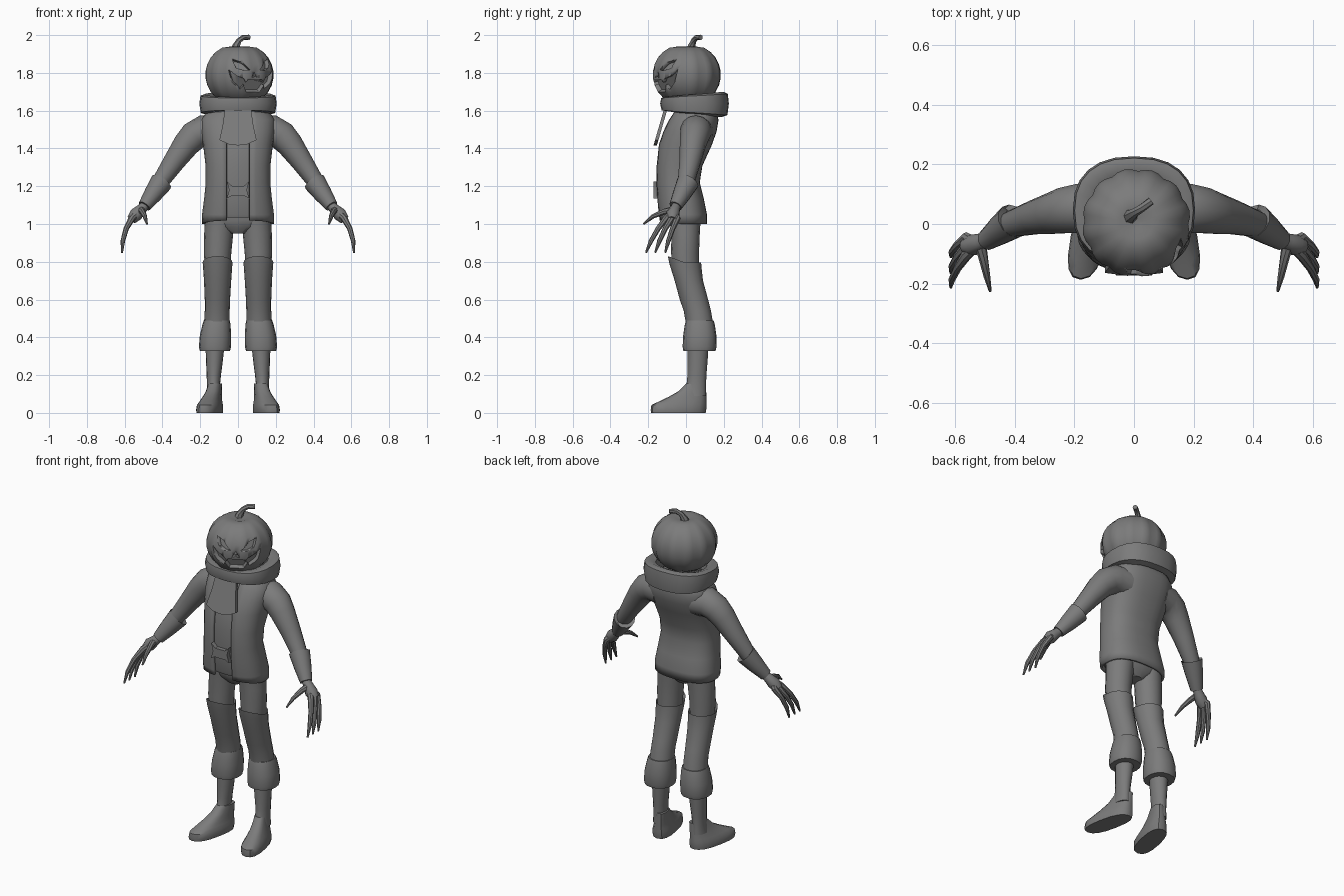
import bpy, bmesh, math
from mathutils import Vector

if "Cube" in bpy.data.objects:
    bpy.data.objects.remove(bpy.data.objects["Cube"])

GREY = bpy.data.materials.new("plain_grey")
GREY.diffuse_color = (0.2, 0.2, 0.2, 1)
GREY.use_nodes = True
GREY.node_tree.nodes["Principled BSDF"].inputs["Base Color"].default_value = GREY.diffuse_color


def finish(name, bm, angle=40):
    bmesh.ops.recalc_face_normals(bm, faces=bm.faces[:])
    me = bpy.data.meshes.new(name)
    bm.to_mesh(me)
    bm.free()
    me.materials.append(GREY)
    ob = bpy.data.objects.new(name, me)
    bpy.context.collection.objects.link(ob)
    bpy.ops.object.select_all(action='DESELECT')
    ob.select_set(True)
    bpy.context.view_layer.objects.active = ob
    bpy.ops.object.shade_smooth_by_angle(angle=math.radians(angle))
    return ob


def skin(name, rings, closed=True, caps=True, loop=False, angle=40):
    """Bridge equal-length rings of points into one surface."""
    bm = bmesh.new()
    vr = [[bm.verts.new(p) for p in r] for r in rings]
    n = len(vr[0])
    pairs = list(zip(vr, vr[1:])) + ([(vr[-1], vr[0])] if loop else [])
    for a, b in pairs:
        for i in range(n if closed else n - 1):
            j = (i + 1) % n
            bm.faces.new((a[i], a[j], b[j], b[i]))
    if caps:
        bm.faces.new(vr[0])
        bm.faces.new(vr[-1])
    return finish(name, bm, angle)


def power(v, p):
    return math.copysign(abs(v) ** (2 / p), v)


def ring(z, cx, cy, rx, ry, tilt=0, side=1, p=2.0, n=16, gap=0, skew=0):
    """Horizontal rounded ring starting at the front; gap leaves the front open."""
    t0 = math.asin((gap / rx) ** (p / 2)) if gap else 0
    pts = []
    for i in range(n):
        t = t0 + (2 * math.pi - 2 * t0) * i / (n - 1 if gap else n)
        x, y = rx * power(math.sin(t), p), -ry * power(math.cos(t), p)
        zz = z + tilt * max(0, math.cos(t))
        pts.append((side * (cx + x - skew * (cy + y)), cy + y, zz))
    return pts


def tube(name, path, side=1, n=10):
    """Round tube through (x, y, z, radius) points."""
    P = [Vector((side * a, b, c)) for a, b, c, _ in path]
    rings = []
    for i, p in enumerate(P):
        d = (P[min(i + 1, len(P) - 1)] - P[max(i - 1, 0)]).normalized()
        u = d.cross(Vector((0, 1, 0.01))).normalized()
        v = d.cross(u)
        r = path[i][3]
        rings.append([p + r * (u * math.cos(k * math.tau / n) + v * math.sin(k * math.tau / n))
                      for k in range(n)])
    return skin(name, rings)


def plate(name, outline, depth, bend):
    """Thin front plate: outline in x/z, bend(z) gives its y."""
    bm = bmesh.new()
    f = [bm.verts.new((x, bend(z) - depth, z)) for x, z in outline]
    b = [bm.verts.new((x, bend(z), z)) for x, z in outline]
    n = len(f)
    bm.faces.new(f)
    bm.faces.new(b)
    for i in range(n):
        bm.faces.new((f[i], f[(i + 1) % n], b[(i + 1) % n], b[i]))
    return finish(name, bm, 30)


# Pumpkin head with ribs
HC, RXY, RZ, TURN = Vector((0.008, 0.004, 1.79)), 0.184, 0.162, math.radians(28)


def head_point(az, el, k=1.0):
    rib = 1 - 0.05 * math.cos(el) * (1 - abs(math.sin(6 * az)))
    c = abs(math.cos(el)) ** 0.9
    dip = 0.03 * max(0, 1 - math.cos(el) / 0.35) if abs(el) > 1.2 else 0
    z = RZ * math.sin(el) - math.copysign(dip, el)
    a = az + TURN
    return HC + k * Vector((RXY * rib * c * math.sin(a), -RXY * rib * c * math.cos(a), z))


rings = [[head_point(math.tau * i / 48, math.radians(e)) for i in range(48)]
         for e in (-86, -75, -62, -48, -34, -20, -7, 7, 20, 34, 48, 62, 75, 86)]
head = skin("pumpkin_head", rings)

# Carved face: radial cutters sunk into the head
eye = [(-42, 31), (-24, 25), (-9, 9), (-20, 8), (-34, 13)]
nose = [(0, 7), (7, -5), (2, -4), (0, -2), (-2, -4), (-7, -5)]
half = [(0, -10), (13, -9), (17, -15), (21, -7), (33, -2), (47, 10),
        (41, -14), (27, -29), (21, -20), (15, -34), (0, -34)]
mouth = half + [(-a, e) for a, e in half[-2:0:-1]]
for label, poly in (("left_eye", eye), ("right_eye", [(-a, e) for a, e in eye]),
                    ("nose", nose), ("mouth", mouth)):
    dense = []
    for (a, e), (a2, e2) in zip(poly, poly[1:] + poly[:1]):
        dense += [(a + (a2 - a) * k / 2, e + (e2 - e) * k / 2) for k in range(2)]
    rr = [[head_point(math.radians(a), math.radians(e), k) for a, e in dense]
          for k in (0.87, 1.15)]
    cutter = skin(label + "_cutter", rr)
    m = head.modifiers.new(label, 'BOOLEAN')
    m.operation, m.solver, m.object = 'DIFFERENCE', 'EXACT', cutter
    bpy.context.view_layer.objects.active = head
    bpy.ops.object.modifier_apply(modifier=m.name)
    bpy.data.objects.remove(cutter)

tube("stem", [(-0.015, 0.025, 1.91, .03), (-0.008, 0.03, 1.945, .02), (0.005, 0.04, 1.97, .015),
              (0.028, 0.055, 1.988, .014), (0.058, 0.078, 1.988, .014)], n=7)
tube("neck", [(0, .03, 1.52, .075), (0, .02, 1.60, .065), (0, .01, 1.68, .06)])

# Scarf collar: taller at the back, lower at the front
section = [(.0, -.068), (.034, -.058), (.042, .0), (.036, .05), (.012, .06), (-.022, .045), (-.03, -.03)]
rings = []
for i in range(24):
    t = math.tau * i / 24
    back = 0.5 - 0.5 * math.cos(t)
    s = 0.6 + 0.45 * back
    rings.append([((0.163 + dr) * power(math.sin(t), 2.4),
                   0.045 - (0.140 + dr) * power(math.cos(t), 2.4),
                   1.637 + dz * s) for dr, dz in section])
skin("scarf_collar", rings, caps=False, loop=True, angle=50)
plate("scarf_flap", [(-.068, 1.62), (-.08, 1.53), (-.098, 1.445), (-.05, 1.422), (0, 1.416),
                     (.05, 1.422), (.098, 1.445), (.08, 1.53), (.068, 1.62)], 0.018,
      lambda z: -0.095 - 0.29 * (1.62 - z))

# Torso profile: z, front y, back y, half width
profile = [(1.625, -.03, .12, .08), (1.59, -.06, .155, .16), (1.55, -.085, .165, .19),
           (1.49, -.115, .155, .19), (1.42, -.14, .13, .178), (1.31, -.152, .08, .165),
           (1.22, -.153, .066, .164), (1.13, -.148, .088, .173), (1.05, -.14, .104, .184),
           (1.0, -.135, .104, .183)]
coat = skin("coat", [ring(z, 0, (f + b) / 2, w, (b - f) / 2, tilt=.02 if z < 1.02 else 0,
                          p=2.5, n=29, gap=.06) for z, f, b, w in profile],
            closed=False, caps=False)
m = coat.modifiers.new("thickness", 'SOLIDIFY')
m.thickness, m.offset = 0.014, 0
skin("waistcoat", [ring(max(z, 1.035), 0, (f + b) / 2, w - .012, (b - f) / 2 - .007, p=2.5, n=28)
                   for z, f, b, w in profile])
bow = [(-.058, .045), (-.032, .022), (.032, .022), (.058, .045), (.047, 0),
       (.06, -.045), (.035, -.032), (-.035, -.032), (-.06, -.045), (-.047, 0)]
plate("bow_buckle", [(x, 1.18 + z) for x, z in bow], 0.025, lambda z: -.148)

# Trouser seat
skin("trouser_seat", [ring(z, 0, -.005, rx, ry, p=2.5, n=20) for z, rx, ry in
                      ((1.12, .155, .085), (1.02, .165, .085), (.985, .12, .075), (.95, .04, .05))])

for side, tag in ((-1, "left_"), (1, "right_")):
    def stack(name, rows, **kw):
        skin(tag + name, [ring(*r, side=side, **kw) for r in rows])

    # Legs, boots and feet
    stack("thigh", [(1.06, .093, -.005, .08, .085), (.95, .102, -.002, .077, .075),
                    (.85, .108, -.005, .073, .074), (.74, .108, .0, .065, .07)])
    stack("boot_upper", [(.775, .108, -.006, .07, .08, .03), (.797, .108, -.008, .079, .088, .033),
                         (.77, .108, -.003, .077, .085, .02), (.7, .108, .015, .072, .075),
                         (.6, .109, .042, .067, .075), (.54, .11, .06, .066, .072),
                         (.47, .112, .072, .068, .072)])
    stack("boot_cuff", [(.49, .112, .073, .069, .073), (.47, .114, .073, .074, .079),
                        (.41, .119, .073, .083, .088), (.35, .122, .072, .085, .09),
                        (.328, .122, .071, .08, .085)], p=2.3)
    stack("shin", [(.35, .122, .064, .05, .055), (.27, .125, .061, .044, .053),
                   (.2, .128, .058, .038, .05), (.14, .13, .054, .034, .052),
                   (.09, .132, .045, .038, .062)])
    stack("foot", [(.155, .131, .054, .034, .052), (.115, .134, .034, .038, .073),
                   (.085, .138, .008, .044, .1), (.06, .14, -.018, .052, .126),
                   (.042, .141, -.037, .059, .146), (.015, .142, -.04, .062, .147),
                   (0, .142, -.04, .06, .144)], p=2.5, skew=.2)

    # Arms and flared sleeve cuffs
    tube(tag + "arm", [(.11, .06, 1.49, .085), (.185, .052, 1.492, .084), (.235, .045, 1.465, .078),
                       (.275, .035, 1.42, .07), (.335, .022, 1.335, .058), (.41, .0, 1.225, .045),
                       (.495, -.055, 1.10, .028)], side, 14)
    tube(tag + "sleeve_cuff", [(.42, .0, 1.2, .045), (.405, .01, 1.222, .06),
                               (.45, -.022, 1.158, .049), (.495, -.055, 1.095, .035)], side, 12)

    # Hand with long curved fingers
    tube(tag + "palm", [(.49, -.05, 1.1, .024), (.515, -.06, 1.075, .029),
                        (.54, -.07, 1.05, .036), (.565, -.075, 1.022, .026)], side)
    for k, (base, tip) in enumerate(((-.105, -.212), (-.075, -.163), (-.045, -.11))):
        tube(tag + "finger_%d" % (k + 1),
             [(.525, -.068, 1.065, .018), (.562, base, 1.03, .018),
              (.592, base * .6 + tip * .4, .975, .014), (.61, base * .25 + tip * .75, .91, .012),
              (.614, tip, .848, .005)], side, 8)
    tube(tag + "thumb", [(.515, -.065, 1.075, .02), (.505, -.115, 1.065, .016),
                         (.493, -.175, 1.04, .012), (.482, -.225, 1.0, .005)], side, 8)
